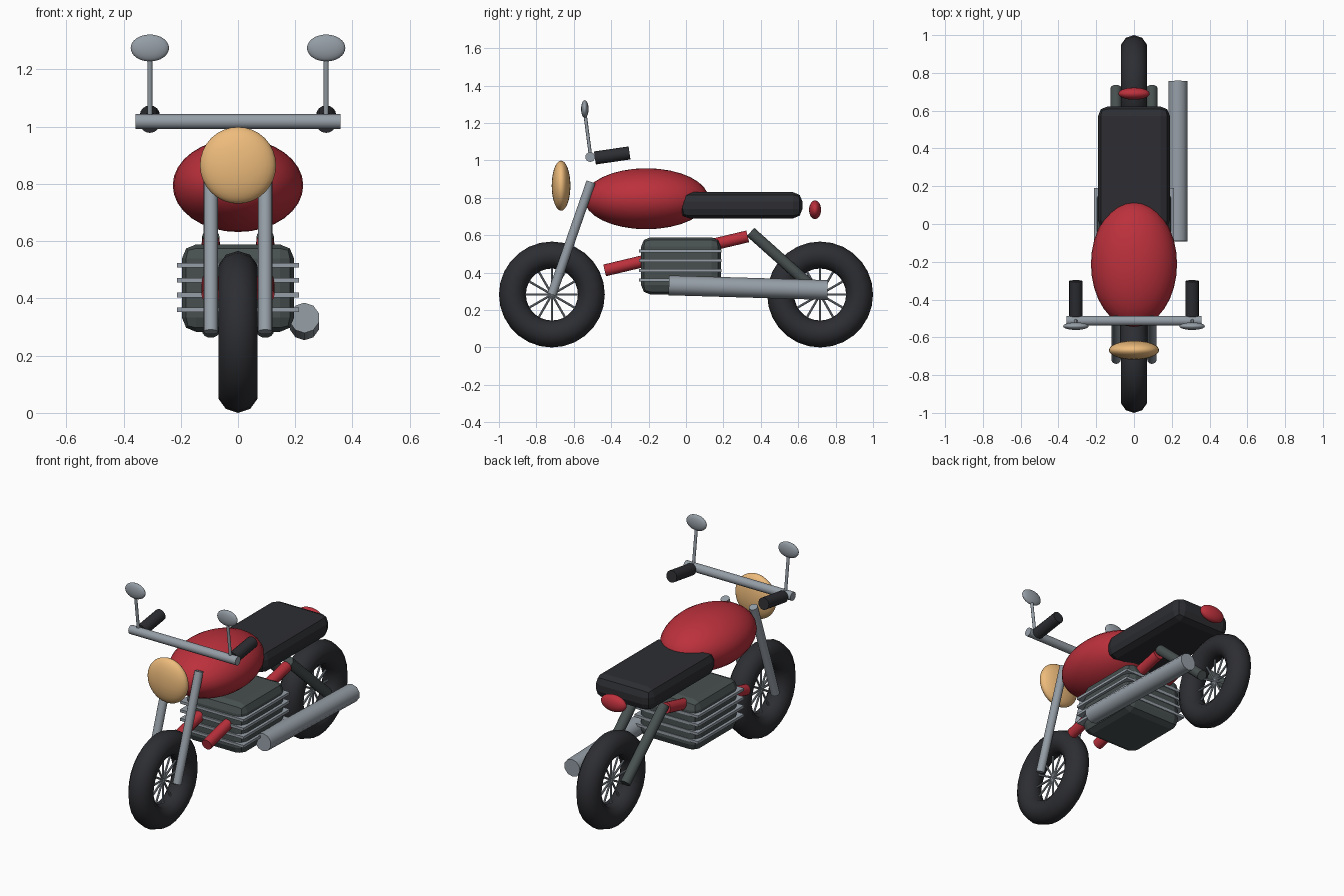
import bpy, math
from mathutils import Vector, Matrix

if "Cube" in bpy.data.objects:
    bpy.data.objects.remove(bpy.data.objects["Cube"])


def material(name, rgb):
    m = bpy.data.materials.new(name)
    m.diffuse_color = (*rgb, 1)
    m.use_nodes = True
    m.node_tree.nodes["Principled BSDF"].inputs["Base Color"].default_value = m.diffuse_color
    return m


RED = material("red_paint", (0.5, 0.03, 0.045))
BLACK = material("black_rubber", (0.026, 0.027, 0.032))
IRON = material("dark_iron", (0.065, 0.08, 0.08))
STEEL = material("steel", (0.3, 0.34, 0.38))
AMBER = material("amber_glass", (0.85, 0.5, 0.2))


def finish(name, mat, smooth=True, angle=40):
    ob = bpy.context.object
    ob.name = name
    ob.data.materials.append(mat)
    if smooth:
        bpy.ops.object.shade_smooth_by_angle(angle=math.radians(angle))
    return ob


def tube(name, a, b, r, mat, sides=16):
    a, b = Vector(a), Vector(b)
    d = b - a
    bpy.ops.mesh.primitive_cylinder_add(
        vertices=sides, radius=r, depth=d.length, location=(a + b) / 2,
        rotation=d.to_track_quat('Z', 'Y').to_euler())
    return finish(name, mat)


def ellipsoid(name, loc, radii, mat):
    bpy.ops.mesh.primitive_uv_sphere_add(segments=32, ring_count=16, radius=1, location=loc)
    bpy.context.object.scale = radii
    bpy.ops.object.transform_apply(location=False, rotation=False, scale=True)
    return finish(name, mat, angle=60)


def box(name, loc, size, mat, bevel=0.0):
    bpy.ops.mesh.primitive_cube_add(size=1, location=loc)
    ob = bpy.context.object
    ob.scale = size
    bpy.ops.object.transform_apply(location=False, rotation=False, scale=True)
    if bevel:
        mod = ob.modifiers.new("bevel", 'BEVEL')
        mod.width = bevel
        mod.segments = 2
    return finish(name, mat, smooth=False)


# wheels: tyre, hub and spokes
for label, y in (("front", -0.717), ("rear", 0.717)):
    c = Vector((0, y, 0.283))
    bpy.ops.mesh.primitive_torus_add(
        major_segments=28, minor_segments=10, major_radius=0.211, minor_radius=0.072,
        location=c, rotation=(0, math.pi / 2, 0))
    finish(label + "_tyre", BLACK)
    for i in range(6):
        a = math.pi * i / 6
        d = Vector((0, math.cos(a), math.sin(a))) * 0.17
        tube(f"{label}_spoke_{i}", c - d, c + d, 0.006, STEEL, 8)

# paired parts: fork, frame, swingarm, grips, mirrors
for label, s in (("left", -1), ("right", 1)):
    x, hx = 0.095 * s, 0.308 * s
    tube(label + "_fork", (x, -0.717, 0.283), (x, -0.508, 0.885), 0.025, STEEL)
    tube(label + "_frame_tube", (x, -0.435, 0.412), (x, 0.33, 0.594), 0.032, RED)
    tube(label + "_swingarm", (x, 0.345, 0.617), (x, 0.717, 0.285), 0.03, IRON)
    tube(label + "_grip", (hx, -0.487, 1.013), (hx, -0.302, 1.04), 0.035, BLACK)
    tube(label + "_mirror_stem", (hx, -0.51, 1.02), (hx, -0.54, 1.25), 0.009, STEEL, 10)
    ellipsoid(label + "_mirror", (hx, -0.541, 1.275), (0.067, 0.02, 0.047), STEEL)

# handlebar
tube("handlebar", (-0.358, -0.512, 1.018), (0.358, -0.512, 1.018), 0.026, STEEL)

# tank, lights
ellipsoid("fuel_tank", (0, -0.212, 0.795), (0.228, 0.333, 0.163), RED)
ellipsoid("headlight", (0, -0.668, 0.865), (0.133, 0.05, 0.134), AMBER)
ellipsoid("tail_light", (0, 0.69, 0.736), (0.083, 0.032, 0.05), RED)

# seat
box("seat", (0, 0.295, 0.76), (0.38, 0.655, 0.14), BLACK, 0.05)

# engine block with cooling fins
box("engine_block", (0, -0.027, 0.436), (0.392, 0.426, 0.306), IRON, 0.05)
for i in range(4):
    box(f"cooling_fin_{i}", (0, -0.03, 0.36 + 0.052 * i), (0.426, 0.44, 0.016), STEEL)

# exhaust on the right side
tube("exhaust", (0.232, -0.092, 0.332), (0.232, 0.757, 0.307), 0.053, STEEL, 10)
